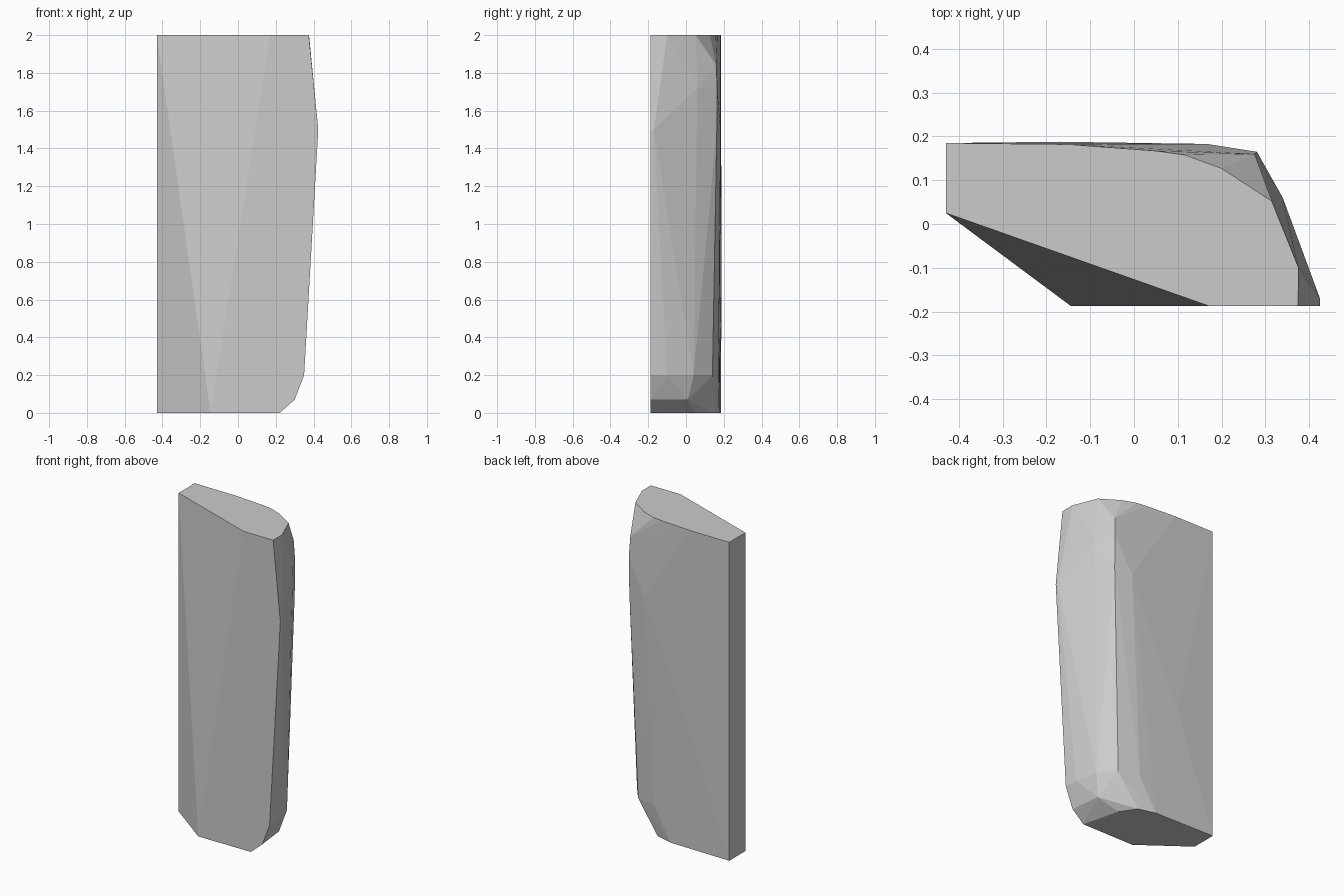
import bpy, bmesh, math

if "Cube" in bpy.data.objects:
    bpy.data.objects.remove(bpy.data.objects["Cube"])

# Outline points (x, y) of the slab at each height
levels = {
    0.0: [(-.43, .185), (-.43, .025), (-.145, -.187), (.22, -.187), (.16, .05), (.094, .147), (-.015, .176)],
    0.07: [(.30, -.187), (.29, -.1), (.278, .01)],
    0.2: [(.35, -.187), (.346, -.1), (.312, .04), (.235, .14), (.10, .172)],
    0.72: [(-.17, .188)],
    1.5: [(.425, -.187), (.425, -.17), (.28, .163), (.167, .183)],
    1.72: [(.34, .06), (.281, .165)],
    1.84: [(.275, .16)],
    2.0: [(-.43, .185), (-.43, .025), (.17, -.187), (.375, -.187), (.376, -.1),
          (.315, .052), (.2, .127), (.115, .158), (.05, .167), (-.15, .182)],
}

# Faceted stone slab: a tight skin around the outlines
bm = bmesh.new()
for z, outline in levels.items():
    for x, y in outline:
        bm.verts.new((x, y, z))
hull = bmesh.ops.convex_hull(bm, input=bm.verts[:])
loose = {v for v in hull["geom_interior"] + hull["geom_unused"] if isinstance(v, bmesh.types.BMVert)}
bmesh.ops.delete(bm, geom=list(loose), context='VERTS')
bmesh.ops.dissolve_limit(bm, angle_limit=math.radians(0.5), verts=bm.verts[:], edges=bm.edges[:])
bmesh.ops.recalc_face_normals(bm, faces=bm.faces[:])

mesh = bpy.data.meshes.new("stone_slab")
bm.to_mesh(mesh)
bm.free()
slab = bpy.data.objects.new("stone_slab", mesh)
bpy.context.collection.objects.link(slab)

# Plain grey stone
grey = bpy.data.materials.new("light_grey_stone")
grey.diffuse_color = (0.6, 0.6, 0.6, 1)
grey.use_nodes = True
grey.node_tree.nodes["Principled BSDF"].inputs["Base Color"].default_value = grey.diffuse_color
mesh.materials.append(grey)
